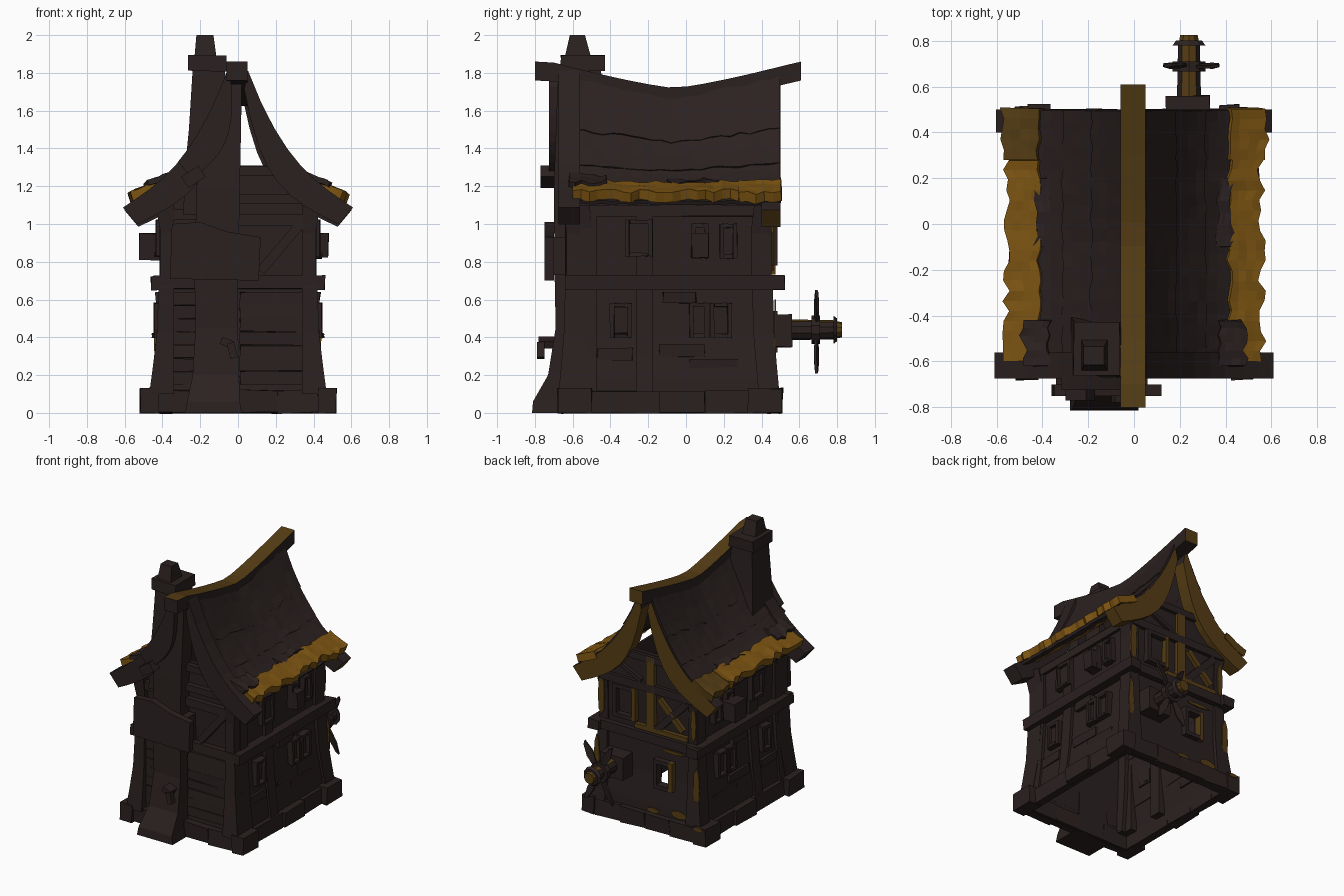
import bpy, bmesh, math, random
from mathutils import Vector, Matrix

random.seed(4)
if "Cube" in bpy.data.objects:
    bpy.data.objects.remove(bpy.data.objects["Cube"])


def material(name, rgb):
    m = bpy.data.materials.new(name)
    m.use_nodes = True
    m.diffuse_color = (*rgb, 1)
    bsdf = m.node_tree.nodes["Principled BSDF"]
    bsdf.inputs["Base Color"].default_value = (*rgb, 1)
    bsdf.inputs["Roughness"].default_value = 0.9
    return m


DARK = material("dark timber", (0.024, 0.015, 0.0145))
GOLD = material("mustard thatch", (0.2, 0.088, 0.006))
MOSS = material("dull mustard", (0.09, 0.046, 0.007))


def finish(name, bm, *mats):
    bmesh.ops.recalc_face_normals(bm, faces=bm.faces)
    me = bpy.data.meshes.new(name)
    bm.to_mesh(me)
    bm.free()
    ob = bpy.data.objects.new(name, me)
    bpy.context.collection.objects.link(ob)
    for m in mats or (DARK,):
        me.materials.append(m)
    return ob


def tint(ob, mat, rule):
    """Give a second colour to the faces whose normal passes the rule."""
    ob.data.materials.append(mat)
    for p in ob.data.polygons:
        if rule(p.normal):
            p.material_index = 1


def loft(name, rings, mat=DARK, caps=True):
    """Skin rectangles given as (z, x0, x1, y0, y1)."""
    bm = bmesh.new()
    loops = [[bm.verts.new((x, y, z)) for x, y in ((a, c), (b, c), (b, d), (a, d))]
             for z, a, b, c, d in rings]
    for lo, hi in zip(loops, loops[1:]):
        for i in range(4):
            j = (i + 1) % 4
            bm.faces.new((lo[i], lo[j], hi[j], hi[i]))
    if caps:
        bm.faces.new(loops[0])
        bm.faces.new(loops[-1])
    return finish(name, bm, mat)


def box(name, x0, x1, y0, y1, z0, z1, mat=DARK, rough=0.0):
    ob = loft(name, [(z0, x0, x1, y0, y1), (z1, x0, x1, y0, y1)], mat)
    for v in ob.data.vertices:
        v.co += Vector([random.uniform(-rough, rough) for _ in range(3)])
    return ob


def prism(name, pts, y0, y1, mat=DARK):
    """Extrude an x-z outline along y."""
    bm = bmesh.new()
    face = bm.faces.new([bm.verts.new((x, y0, z)) for x, z in pts])
    out = bmesh.ops.extrude_face_region(bm, geom=[face])["geom"]
    bmesh.ops.translate(bm, vec=(0, y1 - y0, 0),
                        verts=[g for g in out if isinstance(g, bmesh.types.BMVert)])
    return finish(name, bm, mat)


def beam(name, a, b, width, y0, y1, mat=DARK):
    """Straight timber between two x-z points."""
    a, b = Vector(a), Vector(b)
    n = (b - a).orthogonal().normalized() * width / 2
    return prism(name, [a + n, b + n, b - n, a - n], y0, y1, mat)


# Walls: hollow, open below, slightly pinched at mid height
walls = loft("walls", [(0, -.45, .45, -.62, .46), (.18, -.44, .44, -.61, .46),
                       (.4, -.41, .41, -.6, .44), (.68, -.39, .39, -.59, .44),
                       (1.12, -.4, .4, -.6, .45)], caps=False)
walls.modifiers.new("thickness", "SOLIDIFY").thickness = 0.03
cutter = box("window_cutter", -.19, -.09, .3, .6, .35, .51)
walls.modifiers.new("window", "BOOLEAN").object = cutter
bpy.context.view_layer.objects.active = walls
for mod in ("thickness", "window"):
    bpy.ops.object.modifier_apply(modifier=mod)
bpy.data.objects.remove(cutter)
gable = [(-.4, 1.08), (.4, 1.08), (.3, 1.22), (.2, 1.31), (-.2, 1.31), (-.3, 1.22)]
prism("front_gable", gable, -.6, -.57)
prism("back_gable", gable, .42, .45)

# Foundation stones and floor band
for s in (-1, 1):
    for y0, y1, out in ((-.68, -.5, .52), (-.5, -.14, .475), (-.14, .1, .495), (.1, .33, .475), (.33, .51, .52)):
        x0, x1 = sorted((s * .42, s * out))
        box("side_stone", x0, x1, y0, y1, 0, .13 if out > .5 else .115, rough=.004)
    x0, x1 = sorted((s * .37, s * .46))
    box("side_band", x0, x1, -.64, .52, .65, .725, rough=.005)
for y0, y1 in ((-.66, -.58), (.43, .5)):
    for i in range(4):
        x = -.42 + .21 * i
        box("end_stone", x, x + .21, y0, y1, 0, .12, rough=.006)
    box("end_band", -.45, .45, y0 + .02, y1 - .01, .655, .725, rough=.004)

# Curved corner and middle posts
for s in (-1, 1):
    for y0, y1, lean in ((-.64, -.5, -1), (.35, .46, 1)):
        rings = []
        for z, out in ((.1, .47), (.25, .45), (.42, .43), (.66, .42), (.72, .41), (.95, .41), (1.1, .435)):
            x0, x1 = sorted((s * .34, s * out))
            d = (out - .42) * .7 * lean
            rings.append((z, x0, x1, y0 + d, y1 + d))
        loft("corner_post", rings)
    for y in (-.22, -.52):
        loft("side_post", [(z, *sorted((s * .37, s * o)), y - .045, y + .045)
                           for z, o in ((.1, .465), (.3, .44), (.66, .415), (1.1, .415))])
    x0, x1 = sorted((s * .38, s * .42))
    box("wall_plate", x0, x1, -.6, .47, 1.04, 1.1, rough=.004)


def side_window(s, y0, y1, z0, z1, base):
    def piece(name, d, *r):
        x0, x1 = sorted((s * (base - .03), s * (base + d)))
        box(name, x0, x1, *r, rough=.003)
    t = .022
    piece("window_pane", .012, y0, y1, z0, z1)
    piece("window_jamb", .035, y0 - t, y0, z0 - t, z1 + t)
    piece("window_jamb", .035, y1, y1 + t, z0 - t, z1 + t)
    piece("window_head", .035, y0, y1, z1, z1 + t)
    piece("window_sill", .045, y0, y1, z0 - t, z0)


for s in (-1, 1):
    side_window(s, -.3, -.2, .85, 1.0, .4)
    side_window(s, .05, .1, .84, .98, .4)
    side_window(s, .2, .25, .84, .98, .4)
    side_window(s, -.38, -.31, .42, .56, .41)
    side_window(s, .04, .1, .42, .56, .41)
    side_window(s, .15, .22, .42, .56, .41)
    # Rough planks on the lower side walls
    for y0, y1, z in ((-.14, .1, .3), (.02, .28, .22), (-.47, -.28, .28), (-.12, .05, .58)):
        x0, x1 = sorted((s * .4, s * .435))
        box("side_plank", x0, x1, y0, y1, z, z + .06, rough=.006)
box("window_box", -.525, -.4, .02, .16, .81, .95, rough=.006)
box("open_shutter", .4, .48, .03, .12, .82, .95, rough=.004)


# Roof: sagging ridge and concave slopes
def ridge_z(y):
    return 1.72 + .14 * min(1, abs(y + .06) / .66) ** 1.25


def slope(s, t, y, lift=0):
    f = .5 * (1 - t) + .5 * (1 - t) ** 3
    return Vector((s * (.04 + .53 * t + lift * .5), y, 1.08 + (ridge_z(y) - 1.14) * f + lift))


def course(name, s, t0, t1, y0, y1, lift, thick, mat, ragged, ny=22, nt=4):
    bm = bmesh.new()
    rows = []
    for j in range(ny + 1):
        y = y0 + (y1 - y0) * j / ny
        end = t1 + random.uniform(-ragged, ragged)
        start = t0 + random.uniform(-ragged, ragged) * .6
        rows.append([bm.verts.new(slope(s, start + (end - start) * i / nt, y,
                     lift * (.3 + .7 * i / nt) + random.uniform(-.003, .003))) for i in range(nt + 1)])
    for a, b in zip(rows, rows[1:]):
        for i in range(nt):
            bm.faces.new((a[i], a[i + 1], b[i + 1], b[i]))
    ob = finish(name, bm, mat)
    m = ob.modifiers.new("thickness", "SOLIDIFY")
    m.thickness, m.offset = thick, 0


for s in (-1, 1):
    for k in range(4):
        course("roof_course", s, max(0, k * .24 - .03), min(.93, k * .24 + .25), -.65, .495, .012, .022, DARK, .012)
    course("thatch_eave", s, .68, .92, -.6, .28, .045, .055, GOLD, .035, 20)
    course("thatch_eave_back", s, .68, .96, .28, .505, .045, .055, GOLD if s > 0 else MOSS, .025, 5)
    course("eave_clump", s, .6, .78, -.62, -.42, .055, .03, DARK, .04, 6)
    course("eave_clump", s, .6, .7, -.1, .2, .035, .02, DARK, .03, 6)

# Ridge beam, mustard on its upper side
bm = bmesh.new()
loops = []
for i in range(15):
    y = -.8 + 1.41 * i / 14
    z = ridge_z(y)
    loops.append([bm.verts.new((x, y, h)) for x, h in ((-.06, z - .1), (.05, z - .1), (.05, z), (-.06, z))])
for a, b in zip(loops, loops[1:]):
    for i in range(4):
        bm.faces.new((a[i], a[(i + 1) % 4], b[(i + 1) % 4], b[i]))
bm.faces.new(loops[0])
bm.faces.new(loops[-1])
tint(finish("ridge_beam", bm, DARK), MOSS, lambda n: n.z > .5 or n.y > .9)


# Barge boards on both gables, the back pair mustard on its face and underside
def barge(name, s, t1, y0, y1, lift):
    outer = [slope(s, t1 * i / 8, y0, lift) for i in range(9)]
    inner = [p + Vector((-s * (.02 + .07 * math.sin(math.pi * i / 8) + .055 * i / 8), 0, -.1 + .01 * i / 8))
             for i, p in enumerate(outer)]
    return prism(name, [(p.x, p.z) for p in outer + inner[::-1]], y0, y1)


for s in (-1, 1):
    barge("front_barge_board", s, 1.05, -.675, -.56, .025)
    tint(barge("back_barge_board", s, 1.05, .4, .5, .012), MOSS, lambda n: n.y > .9 or n.z < -.2)
barge("chimney_barge_board", -1, .5, -.725, -.67, .025)
beam("chimney_barge_end", (-.19, 1.28), (-.28, 1.22), .07, -.77, -.67)

# Chimney stack, cap and pot, with the column below
loft("chimney_stack", [(1.05, -.29, -.02, -.66, -.36), (1.3, -.28, -.04, -.66, -.4),
                       (1.5, -.26, -.05, -.66, -.43), (1.82, -.24, -.07, -.65, -.45)])
box("chimney_cap", -.265, -.06, -.665, -.43, 1.81, 1.895, rough=.004)
loft("chimney_pot", [(1.89, -.23, -.115, -.64, -.505), (2.0, -.22, -.13, -.615, -.535)])
loft("front_column", [(0, -.28, .02, -.815, -.58), (.06, -.27, .01, -.81, -.58), (.2, -.24, .005, -.73, -.58),
                      (.45, -.225, 0, -.69, -.58), (.7, -.23, 0, -.695, -.58), (1.2, -.22, .01, -.7, -.58),
                      (1.45, -.16, .015, -.69, -.58), (1.74, -.06, .02, -.68, -.58)])
beam("column_hook", (-.09, .385), (-.03, .36), .04, -.78, -.67)
beam("column_hook_tip", (-.04, .37), (-.02, .29), .04, -.79, -.75)

# Front wall: planks, nailed board, braces
for i in range(7):
    z = .15 + .07 * i
    box("front_plank", .01, .35, -.62, -.59, z, z + .068, rough=.004)
    box("front_plank", -.36, -.2, -.62, -.59, z, z + .068, rough=.004)
prism("nailed_board", [(-.36, .71), (.11, .7), (.12, .93), (-.06, .96), (-.2, 1.01), (-.35, 1.0)], -.75, -.7)
box("nailed_board_batten", -.34, .06, -.71, -.59, .73, .93)
for a, b, w in (((.0, 1.02), (.36, 1.02), .06), ((.0, 1.13), (.34, 1.13), .05), ((.0, 1.28), (.2, 1.28), .05),
                ((.12, .75), (.33, 1.0), .05), ((-.36, 1.05), (-.2, 1.05), .06)):
    beam("front_timber", a, b, w, -.64, -.58)

# Back wall: timbers, windows, mustard weathering
for a, b, w, m in (((-.4, 1.06), (.4, 1.06), .06, DARK), ((-.03, .74), (-.03, 1.3), .07, MOSS),
                   ((-.08, .76), (-.33, 1.02), .05, DARK), ((-.1, 1.0), (-.3, .8), .04, MOSS),
                   ((-.2, 1.28), (.2, 1.28), .05, DARK), ((.05, 1.1), (.22, 1.18), .03, DARK),
                   ((-.34, .75), (.1, .75), .035, MOSS)):
    beam("back_timber", a, b, w, .43, .475, m)
for x0, x1, z0, z1 in ((-.19, -.09, .35, .51), (.12, .25, .81, 1.0)):
    for a, b, m in (((x0 - .015, z0 - .03), (x0 - .015, z1 + .03), MOSS), ((x1 + .015, z0 - .03), (x1 + .015, z1 + .03), DARK),
                    ((x0, z0 - .015), (x1, z0 - .015), DARK), ((x0, z1 + .015), (x1, z1 + .015), DARK)):
        beam("back_window_frame", a, b, .03, .42, .485, m)
for x, z, w, h, y in ((.39, .9, .06, .3, .46), (-.385, .87, .05, .26, .46), (-.42, .4, .06, .32, .472),
                      (.42, .42, .05, .36, .472), (-.27, .16, .14, .06, .468), (-.2, .61, .2, .025, .446),
                      (-.05, .14, .1, .04, .468), (-.46, .12, .08, .03, .512)):
    pts = [(x + w / 2 * math.cos(a) * random.uniform(.8, 1.1), z + h / 2 * math.sin(a))
           for a in (i * math.tau / 8 for i in range(8))]
    prism("weathered_patch", pts, y - .004, y + .004, MOSS)


# Wind wheel on the back wall
def rod(name, r0, r1, y0, y1, mat=DARK):
    bm = bmesh.new()
    bmesh.ops.create_cone(bm, cap_ends=True, segments=10, radius1=r0, radius2=r1, depth=y1 - y0,
                          matrix=Matrix.Translation((.24, (y0 + y1) / 2, .44)) @ Matrix.Rotation(-math.pi / 2, 4, "X"))
    return finish(name, bm, mat)


box("wheel_bearing", .14, .33, .43, .56, .35, .52, rough=.004)
tint(rod("wheel_shaft", .055, .05, .55, .8), MOSS, lambda n: n.z > .9)
rod("wheel_hub", .075, .075, .665, .71)
rod("wheel_cap", .075, .06, .78, .8)
rod("wheel_tip", .045, .04, .8, .825, MOSS)
for angle in (28, 152, 208, 332):
    blade = prism("wheel_blade", [(-.012, .04), (.012, .04), (.032, .14), (.02, .225), (0, .25), (-.025, .16)], -.007, .007)
    blade.data.transform(Matrix.Translation((.25, .69, .43)) @ Matrix.Rotation(math.radians(angle), 4, "Y")
                         @ Matrix.Rotation(.25, 4, "Z"))
